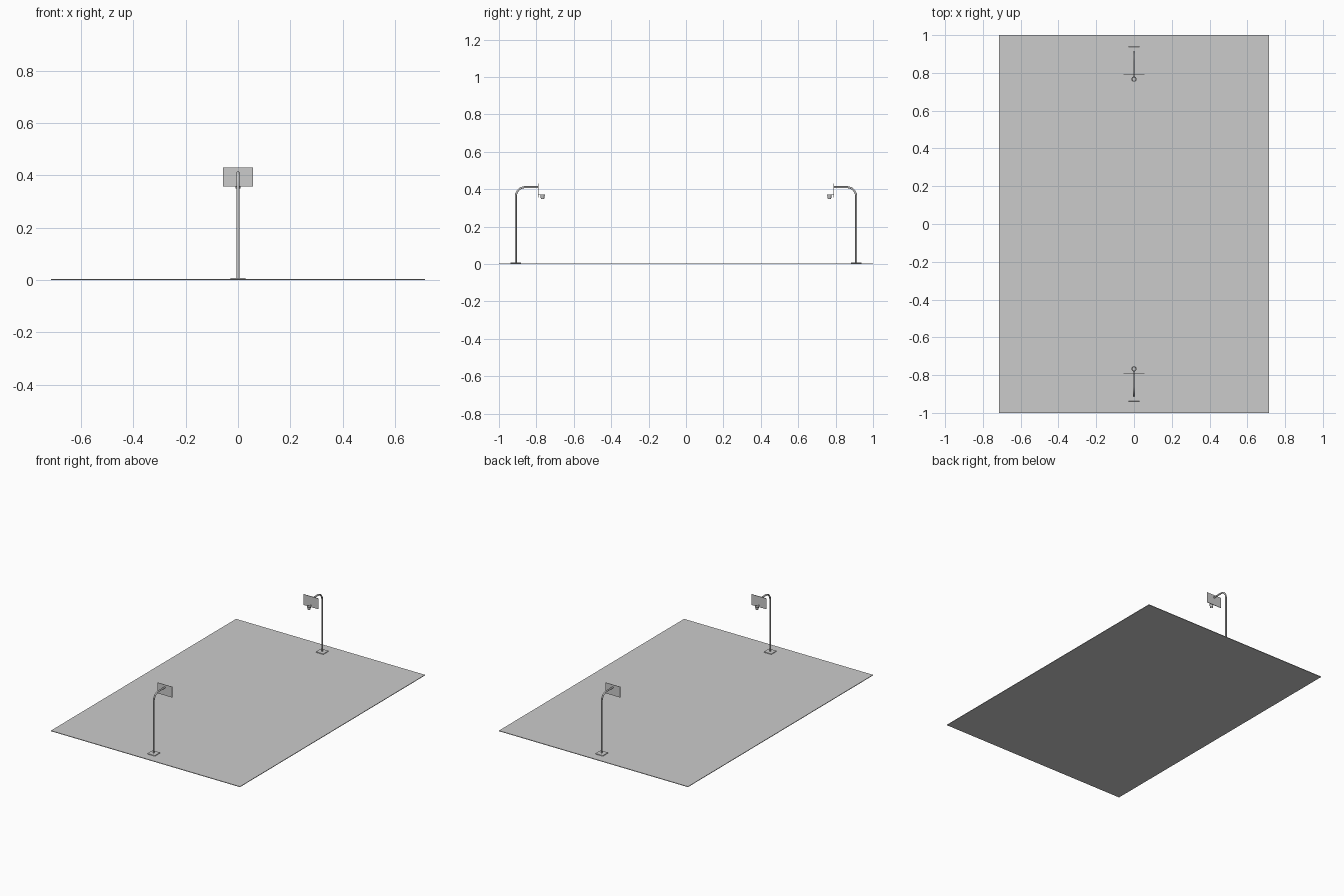
import bpy, math

if "Cube" in bpy.data.objects:
    bpy.data.objects.remove(bpy.data.objects["Cube"])


def box(name, center, size, bevel=0.0):
    bpy.ops.mesh.primitive_cube_add(size=1, location=center)
    ob = bpy.context.object
    ob.name = name
    ob.scale = size
    bpy.ops.object.transform_apply(location=False, rotation=False, scale=True)
    if bevel:
        mod = ob.modifiers.new("Bevel", 'BEVEL')
        mod.width, mod.segments = bevel, 1
    return ob


def tube(name, points, radius):
    cu = bpy.data.curves.new(name, 'CURVE')
    cu.dimensions = '3D'
    cu.bevel_depth, cu.bevel_resolution = radius, 3
    cu.use_fill_caps = True
    sp = cu.splines.new('POLY')
    sp.points.add(len(points) - 1)
    for p, co in zip(sp.points, points):
        p.co = (*co, 1)
    sp.use_smooth = True
    ob = bpy.data.objects.new(name, cu)
    bpy.context.collection.objects.link(ob)
    return ob


def smooth(ob):
    bpy.ops.object.select_all(action='DESELECT')
    ob.select_set(True)
    bpy.context.view_layer.objects.active = ob
    bpy.ops.object.shade_smooth_by_angle(angle=math.radians(40))


# Playing surface
TOP = 0.004
box("court_slab", (0, 0, TOP / 2), (1.43, 2.0, TOP))

POLE_Y, ARM_Z, BEND = 0.91, 0.411, 0.05
BOARD_Y, RIM_Y, RIM_Z = 0.79, 0.767, 0.37

for s, end in ((-1, "front"), (1, "back")):
    # Base plate on the ground
    box(f"{end}_base_plate", (0, s * POLE_Y, TOP + 0.002), (0.058, 0.058, 0.005), 0.001)

    # Gooseneck pole: upright, rounded bend, arm to the board
    path = [(0, s * POLE_Y, TOP)]
    for i in range(11):
        a = math.pi / 2 * i / 10
        path.append((0, s * (POLE_Y - BEND + BEND * math.cos(a)),
                     ARM_Z - BEND + BEND * math.sin(a)))
    path.append((0, s * BOARD_Y, ARM_Z))
    tube(f"{end}_pole", path, 0.0055)

    # Backboard
    box(f"{end}_backboard", (0, s * BOARD_Y, 0.393), (0.113, 0.003, 0.073))

    # Rim and the bracket joining it to the board
    bpy.ops.mesh.primitive_torus_add(location=(0, s * RIM_Y, RIM_Z), major_radius=0.0125,
                                     minor_radius=0.0011, major_segments=24, minor_segments=8)
    rim = bpy.context.object
    rim.name = f"{end}_rim"
    smooth(rim)
    box(f"{end}_rim_bracket", (0, s * (BOARD_Y - 0.0055), RIM_Z), (0.008, 0.009, 0.003))

    # Tapered open net
    bpy.ops.mesh.primitive_cone_add(vertices=24, radius1=0.009, radius2=0.0125, depth=0.021,
                                    end_fill_type='NOTHING', location=(0, s * RIM_Y, RIM_Z - 0.0105))
    net = bpy.context.object
    net.name = f"{end}_net"
    smooth(net)
